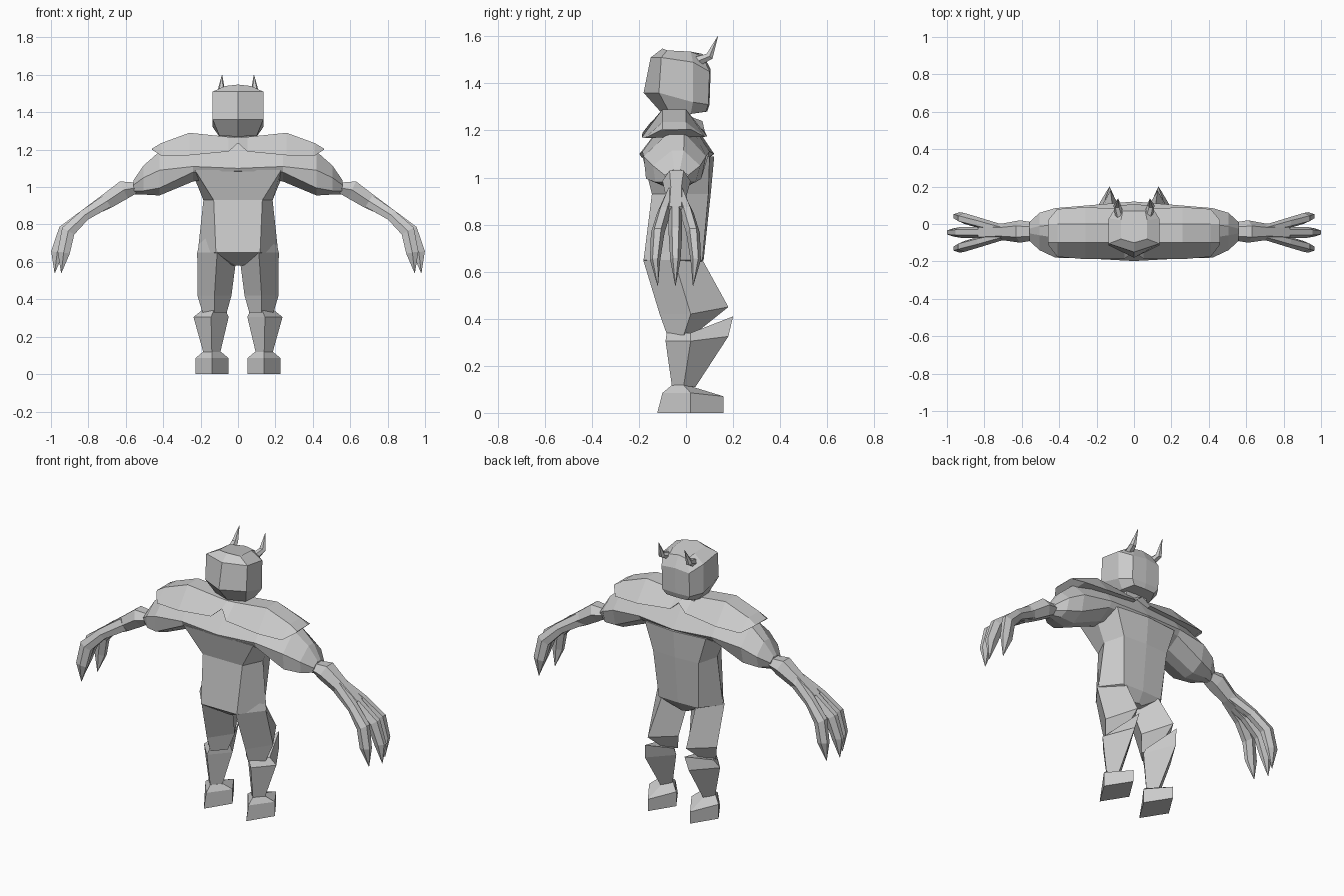
import bpy, bmesh
from mathutils import Vector


def loft(name, rings, mirror=False):
    """Skin equal-length rings of points, cap both ends, flat shaded."""
    bm = bmesh.new()
    vs = [[bm.verts.new(p) for p in r] for r in rings]
    n = len(vs[0])
    for a, b in zip(vs, vs[1:]):
        for i in range(n):
            j = (i + 1) % n
            bm.faces.new((a[i], a[j], b[j], b[i]))
    bm.faces.new(vs[0][::-1])
    bm.faces.new(vs[-1])
    bmesh.ops.remove_doubles(bm, verts=bm.verts, dist=0.0005)
    bmesh.ops.recalc_face_normals(bm, faces=bm.faces)
    me = bpy.data.meshes.new(name)
    bm.to_mesh(me)
    bm.free()
    ob = bpy.data.objects.new(name, me)
    bpy.context.collection.objects.link(ob)
    if mirror:
        ob.modifiers.new("Mirror", 'MIRROR')
    return ob


def sym(half):
    """Close a ring from its x >= 0 half, listed front to back."""
    return half + [(-x, y, z) for x, y, z in reversed(half) if x > 1e-6]


def leg_ring(zf, zb, x0, x1, yf, ym, yb):
    """Diamond leg section: front ridge, two sides, back ridge."""
    xm = (x0 + x1) / 2
    return [(xm, yf, zf), (x1, ym, zf), (xm, yb, zb), (x0, ym, zf)]


def tube(name, path, side):
    """Six-sided tapering limb; path rows are x, y, z, side radius, height radius."""
    side = Vector(side)
    pts = [Vector(p[:3]) for p in path]
    rings = []
    for i, p in enumerate(path):
        t = pts[min(i + 1, len(pts) - 1)] - pts[max(i - 1, 0)]
        n = t.cross(side).normalized()
        rings.append([pts[i] + side * (a * p[3]) + n * (b * p[4])
                      for a, b in ((1, 0), (.5, 1), (-.5, 1), (-1, 0), (-.5, -1), (.5, -1))])
    return loft(name, rings, True)


# Head: faceted block with a ridge down the face
loft("head", [
    sym([(0, -.10, 1.27), (.10, -.07, 1.275), (.10, .02, 1.27), (.07, .085, 1.28), (0, .09, 1.28)]),
    sym([(0, -.18, 1.36), (.135, -.115, 1.36), (.135, .03, 1.32), (.09, .095, 1.31), (0, .10, 1.31)]),
    sym([(0, -.15, 1.51), (.135, -.105, 1.51), (.135, .03, 1.49), (.09, .10, 1.45), (0, .105, 1.46)]),
    sym([(0, -.10, 1.548), (.07, -.08, 1.54), (.07, .02, 1.535), (.06, .07, 1.515), (0, .07, 1.525)]),
])

# Horns
tube("horn", [(.075, .04, 1.49, .025, .022), (.09, .10, 1.515, .02, .016),
              (.085, .135, 1.60, .001, .001)], (1, 0, 0))

# Neck, hidden under the chin
loft("neck", [sym([(.07, -.07, z), (.07, .02, z)]) for z in (1.2, 1.29)])

# Torso: wide ribs, narrow belly, pointed crotch
loft("torso", [
    sym([(.23, -.185, 1.09), (.25, -.03, 1.09), (.20, .10, 1.09), (0, .12, 1.09)]),
    sym([(.13, -.145, .93), (.185, -.03, .93), (.15, .095, .93), (0, .105, .93)]),
    sym([(.118, -.18, .65), (.215, -.04, .65), (.13, .07, .65), (0, .075, .65)]),
    sym([(.01, -.08, .58), (.06, -.04, .585), (.03, .03, .59), (0, .04, .59)]),
])


# Chest and upper arms: eight-sided sections running outwards along x
def arm_ring(x, y0, y1, top, hi, lo, low):
    a, b = y0 * .6 + y1 * .4, y0 * .35 + y1 * .65
    return [(x, y0, hi), (x, a, top), (x, b, top), (x, y1, hi),
            (x, y1 - .02, lo), (x, b, low), (x, a, low), (x, y0 + .01, lo)]


loft("chest_and_upper_arm", [
    arm_ring(0, -.198, .12, 1.265, 1.10, 1.085, 1.07),
    arm_ring(.24, -.185, .10, 1.265, 1.11, 1.08, 1.03),
    arm_ring(.42, -.18, .085, 1.19, 1.09, .995, .955),
    arm_ring(.505, -.14, .06, 1.115, 1.05, .98, .96),
    arm_ring(.56, -.09, .01, 1.035, 1.01, .98, .96),
], True)

# Shoulder cape: tent-like mantle with a notch at the throat
loft("shoulder_cape", [
    [(x, fy, fz), (x, -.10, tz), (x, 0, tz), (x, by, fz + .005)]
    for x, fy, fz, tz, by in ((0, -.15, 1.235, 1.265, .07), (.05, -.185, 1.19, 1.268, .08),
                              (.26, -.188, 1.17, 1.29, .09), (.41, -.175, 1.168, 1.235, .08),
                              (.46, -.11, 1.20, 1.205, .02))
], True)

# Forearm
tube("forearm", [(.55, -.04, .995, .05, .03), (.61, -.04, .985, .06, .05),
                 (.70, -.042, .925, .045, .042), (.82, -.045, .855, .05, .026)], (0, 1, 0))

# Three long claws fanning from the wrist
for name, dy, dx in (("middle_claw", 0, 0), ("front_claw", -.075, -.035), ("back_claw", .075, -.035)):
    y = -.045
    tube(name, [(.70, y + dy * .25, .925, .022, .036), (.82, y + dy * .65, .85, .029, .03),
                (.925 + dx * .5, y + dy, .765, .029, .037), (.967 + dx, y + dy * 1.15, .65, .022, .033),
                (.98 + dx, y + dy, .54, .001, .001)], (0, 1, 0))

# Legs: thigh with bent-back knee, spurred shin, block foot
loft("thigh", [
    leg_ring(.80, .80, .08, .18, -.12, -.03, .06),
    leg_ring(.65, .65, .005, .218, -.182, -.05, .07),
    leg_ring(.42, .45, .035, .217, -.112, .02, .18),
    leg_ring(.33, .33, .06, .19, -.08, -.01, .03),
], True)
loft("shin", [
    leg_ring(.34, .41, .065, .195, -.082, .02, .2),
    leg_ring(.305, .325, .05, .238, -.087, .02, .18),
    leg_ring(.115, .11, .095, .185, -.06, -.01, .04),
], True)
loft("foot", [
    leg_ring(0, 0, .05, .228, -.122, .02, .16),
    leg_ring(.085, .07, .05, .228, -.10, .02, .16),
    leg_ring(.118, .11, .09, .188, -.06, -.01, .03),
], True)
